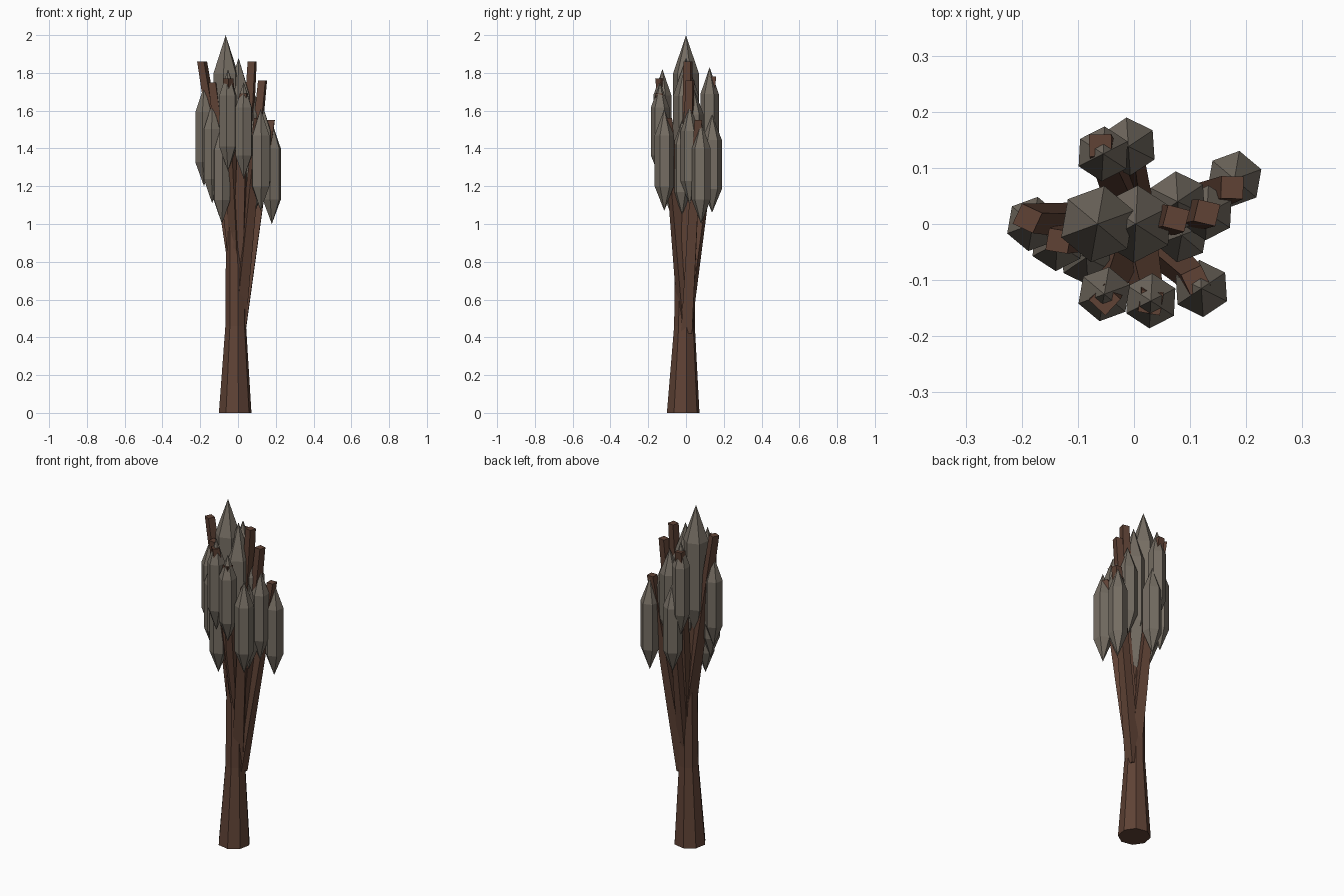
import bpy, bmesh, math
from mathutils import Vector


def material(name, col):
    m = bpy.data.materials.new(name)
    m.diffuse_color = (*col, 1)
    return m


bark = material("bark_brown", (0.115, 0.055, 0.036))
leaf = material("dull_leaf", (0.18, 0.155, 0.125))


def rings(name, sections, sides, mat, turn=0.0):
    """Flat-sided column through (x, y, z, radius) sections; radius 0 gives a point."""
    bm = bmesh.new()
    loops = []
    for x, y, z, r in sections:
        c = Vector((x, y, z))
        if r == 0:
            loops.append([bm.verts.new(c)])
        else:
            loops.append([bm.verts.new(c + Vector((r * math.cos(turn + math.tau * i / sides),
                                                   r * math.sin(turn + math.tau * i / sides), 0)))
                          for i in range(sides)])
    for a, b in zip(loops, loops[1:]):
        for i in range(sides):
            j = (i + 1) % sides
            if len(a) == 1:
                bm.faces.new((a[0], b[j], b[i]))
            elif len(b) == 1:
                bm.faces.new((a[i], a[j], b[0]))
            else:
                bm.faces.new((a[i], a[j], b[j], b[i]))
    for end in (loops[0], loops[-1]):
        if len(end) > 1:
            bm.faces.new(end)
    bmesh.ops.recalc_face_normals(bm, faces=bm.faces)
    me = bpy.data.meshes.new(name)
    bm.to_mesh(me)
    bm.free()
    me.materials.append(mat)
    ob = bpy.data.objects.new(name, me)
    bpy.context.collection.objects.link(ob)


# trunk, flared at the foot
rings("trunk", [(-0.015, -0.015, 0, 0.088), (-0.012, -0.008, 0.46, 0.056),
                (-0.012, -0.005, 0.9, 0.053), (-0.05, 0, 1.6, 0.03)], 8, bark, 0.2)

# branches: tip x, y, z and start height on the trunk
branches = [
    (-0.19, 0.01, 1.86, 0.75), (-0.135, -0.03, 1.75, 0.72),
    (0.075, 0.01, 1.86, 0.60), (0.13, 0.02, 1.76, 0.52),
    (0.175, 0.065, 1.55, 0.42), (-0.06, 0.14, 1.78, 0.72),
    (-0.012, 0.135, 1.45, 0.55), (-0.052, -0.135, 1.77, 0.75),
    (0.03, -0.14, 1.69, 0.70), (0.11, -0.10, 1.56, 0.50),
]
for i, (x, y, z, z0) in enumerate(branches):
    rings(f"branch_{i}", [(x * 0.05, y * 0.05, z0, 0.042), (x, y, z, 0.028)],
          4, bark, math.atan2(y, x) + 0.4)

# leaf clumps: centre x, y, radius, bottom tip z, top tip z
clumps = [
    (-0.065, 0.0, 0.069, 1.22, 2.0), (0.003, 0.0, 0.069, 1.10, 1.88),
    (0.0, 0.0, 0.06, 0.90, 1.55),
    (-0.180, 0.0, 0.049, 1.20, 1.73), (-0.137, -0.035, 0.049, 1.11, 1.64),
    (-0.085, -0.06, 0.049, 1.00, 1.53), (-0.053, -0.125, 0.049, 1.28, 1.82),
    (0.03, -0.137, 0.049, 1.24, 1.75), (0.12, -0.115, 0.051, 1.07, 1.61),
    (0.179, 0.08, 0.051, 1.00, 1.54), (0.13, 0.02, 0.049, 1.10, 1.63),
    (0.078, 0.04, 0.054, 1.18, 1.72), (0.085, -0.02, 0.049, 1.05, 1.55),
    (-0.055, 0.125, 0.049, 1.28, 1.83), (-0.01, 0.138, 0.052, 1.06, 1.58),
]
for i, (x, y, r, lo, hi) in enumerate(clumps):
    h = hi - lo
    rings(f"leaf_clump_{i}", [(x, y, lo, 0), (x, y, lo + 0.24 * h, r),
                              (x, y, hi - 0.26 * h, r), (x, y, hi, 0)],
          6, leaf, 0.47 + (i % 3 - 1) * 0.12)
